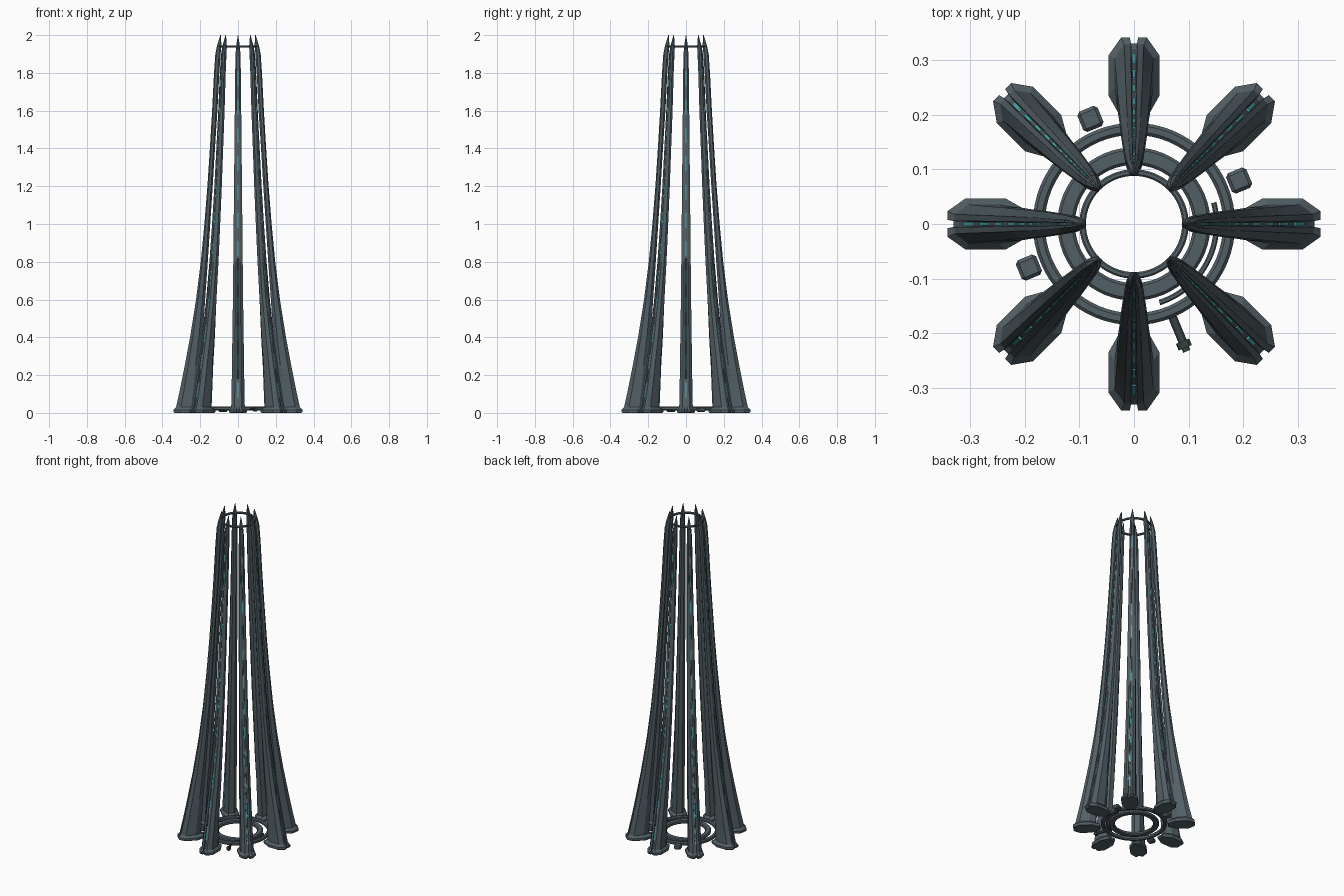
import bpy, bmesh
from math import sin, cos, pi, radians
from mathutils import Matrix, Vector

if "Cube" in bpy.data.objects:
    bpy.data.objects.remove(bpy.data.objects["Cube"])


def material(name, rgb):
    m = bpy.data.materials.new(name)
    m.diffuse_color = (*rgb, 1)
    m.use_nodes = True
    m.node_tree.nodes["Principled BSDF"].inputs["Base Color"].default_value = m.diffuse_color
    return m


SLATE = material("slate", (0.085, 0.115, 0.13))
DARK = material("dark_slate", (0.04, 0.055, 0.06))
TEAL = material("teal_glow", (0.08, 0.45, 0.45))


def finish(bm, name, mat, smooth=False):
    bmesh.ops.recalc_face_normals(bm, faces=bm.faces)
    me = bpy.data.meshes.new(name)
    bm.to_mesh(me)
    bm.free()
    me.materials.append(mat)
    ob = bpy.data.objects.new(name, me)
    bpy.context.collection.objects.link(ob)
    if smooth:
        bpy.ops.object.select_all(action='DESELECT')
        ob.select_set(True)
        bpy.context.view_layer.objects.active = ob
        bpy.ops.object.shade_smooth_by_angle()
    return ob


def loft(bm, loops):
    rings = [[bm.verts.new(p) for p in lp] for lp in loops]
    n = len(rings[0])
    for a, b in zip(rings, rings[1:]):
        for i in range(n):
            j = (i + 1) % n
            bm.faces.new((a[i], a[j], b[j], b[i]))
    bm.faces.new(rings[0])
    bm.faces.new(rings[-1])


# Pylon stations: height, inner radius, outer radius, half width
STATIONS = [(0.0, 0.195, 0.336, 0.044), (0.006, 0.19, 0.341, 0.047),
            (0.016, 0.19, 0.341, 0.047), (0.03, 0.214, 0.328, 0.036),
            (0.12, 0.208, 0.308, 0.034), (0.25, 0.2, 0.282, 0.032),
            (0.4, 0.187, 0.254, 0.030), (0.6, 0.174, 0.222, 0.027),
            (0.8, 0.160, 0.197, 0.025), (1.0, 0.147, 0.178, 0.023),
            (1.2, 0.134, 0.162, 0.021), (1.4, 0.122, 0.149, 0.019),
            (1.6, 0.109, 0.137, 0.017), (1.8, 0.099, 0.127, 0.015),
            (1.9, 0.092, 0.120, 0.013), (1.94, 0.088, 0.112, 0.010),
            (2.0, 0.090, 0.094, 0.001)]
# Chamfered section with a shallow groove down the outer face
HALF = [(0, 0.45), (0.3, 1), (0.78, 1), (1, 0.5), (1, 0.16), (0.93, 0.12)]
SECTION = HALF + [(u, -v) for u, v in reversed(HALF)]


def outer_at(z):
    for a, b in zip(STATIONS, STATIONS[1:]):
        if a[0] <= z <= b[0]:
            t = (z - a[0]) / (b[0] - a[0])
            return [p + (q - p) * t for p, q in zip(a, b)]


def box(bm, size, matrix):
    bmesh.ops.create_cube(bm, size=1, matrix=matrix @ Matrix.Diagonal((*size, 1)))


for k in range(8):
    turn = Matrix.Rotation(k * pi / 4, 4, 'Z')
    bm = bmesh.new()
    loft(bm, [[(ri + u * (ro - ri), v * w, z) for u, v in SECTION]
              for z, ri, ro, w in STATIONS])
    bm.transform(turn)
    finish(bm, f"pylon_{k + 1}", SLATE)
    # Glowing dashes set in the groove
    bm = bmesh.new()
    for i in range(12):
        z0 = 0.08 + i * 0.15
        loops = []
        for z in (z0, z0 + 0.08):
            _, ri, ro, w = outer_at(z)
            o = ro - 0.04 * (ro - ri)
            d, h = 0.006, 0.1 * w
            loops.append([(o - d, -h, z), (o, -h, z), (o, h, z), (o - d, h, z)])
        loft(bm, loops)
    bm.transform(turn)
    finish(bm, f"glow_strip_{k + 1}", TEAL)


def band(name, r0, r1, z0, z1, mat, a0=0, a1=360, n=64):
    """Bevelled ring or arc of rectangular section."""
    c = 0.25 * min(r1 - r0, z1 - z0)
    prof = [(r0 + c, z0), (r1 - c, z0), (r1, z0 + c), (r1, z1 - c),
            (r1 - c, z1), (r0 + c, z1), (r0, z1 - c), (r0, z0 + c)]
    full = a1 - a0 >= 360
    bm = bmesh.new()
    rings = []
    for i in range(n if full else n + 1):
        a = radians(a0 + (a1 - a0) * i / n)
        rings.append([bm.verts.new((r * cos(a), r * sin(a), z)) for r, z in prof])
    pairs = list(zip(rings, rings[1:])) + ([(rings[-1], rings[0])] if full else [])
    for p, q in pairs:
        for i in range(8):
            j = (i + 1) % 8
            bm.faces.new((p[i], p[j], q[j], q[i]))
    if not full:
        bm.faces.new(rings[0])
        bm.faces.new(rings[-1])
    return finish(bm, name, mat, True)


# Rings at the base and the crown
band("base_outer_ring", 0.163, 0.185, 0.012, 0.034, SLATE)
band("base_inner_ring", 0.108, 0.140, 0.012, 0.032, SLATE)
band("base_arc", 0.146, 0.156, 0.018, 0.030, SLATE, -72, 15, 24)
band("crown_ring", 0.088, 0.100, 1.934, 1.946, SLATE)

# Three small bevelled boxes around the outer ring
for k, a in enumerate((22.5, 112.5, 202.5)):
    bm = bmesh.new()
    box(bm, (0.04, 0.04, 0.026),
        Matrix.Rotation(radians(a), 4, 'Z') @ Matrix.Translation((0.208, 0, 0.018)))
    bmesh.ops.bevel(bm, geom=bm.edges[:], offset=0.006, segments=1, affect='EDGES')
    finish(bm, f"service_box_{k + 1}", SLATE)

# Radial pipe with a collar and end cap on the fourth side
bm = bmesh.new()
place = Matrix.Rotation(radians(-67.5), 4, 'Z')
for r0, r1, rad in ((0.175, 0.24, 0.008), (0.232, 0.245, 0.013), (0.245, 0.252, 0.007)):
    bmesh.ops.create_cone(bm, cap_ends=True, segments=12, radius1=rad, radius2=rad,
                          depth=r1 - r0, matrix=place
                          @ Matrix.Translation(((r0 + r1) / 2, 0, 0.02))
                          @ Matrix.Rotation(pi / 2, 4, 'Y'))
finish(bm, "base_pipe", DARK, True)
